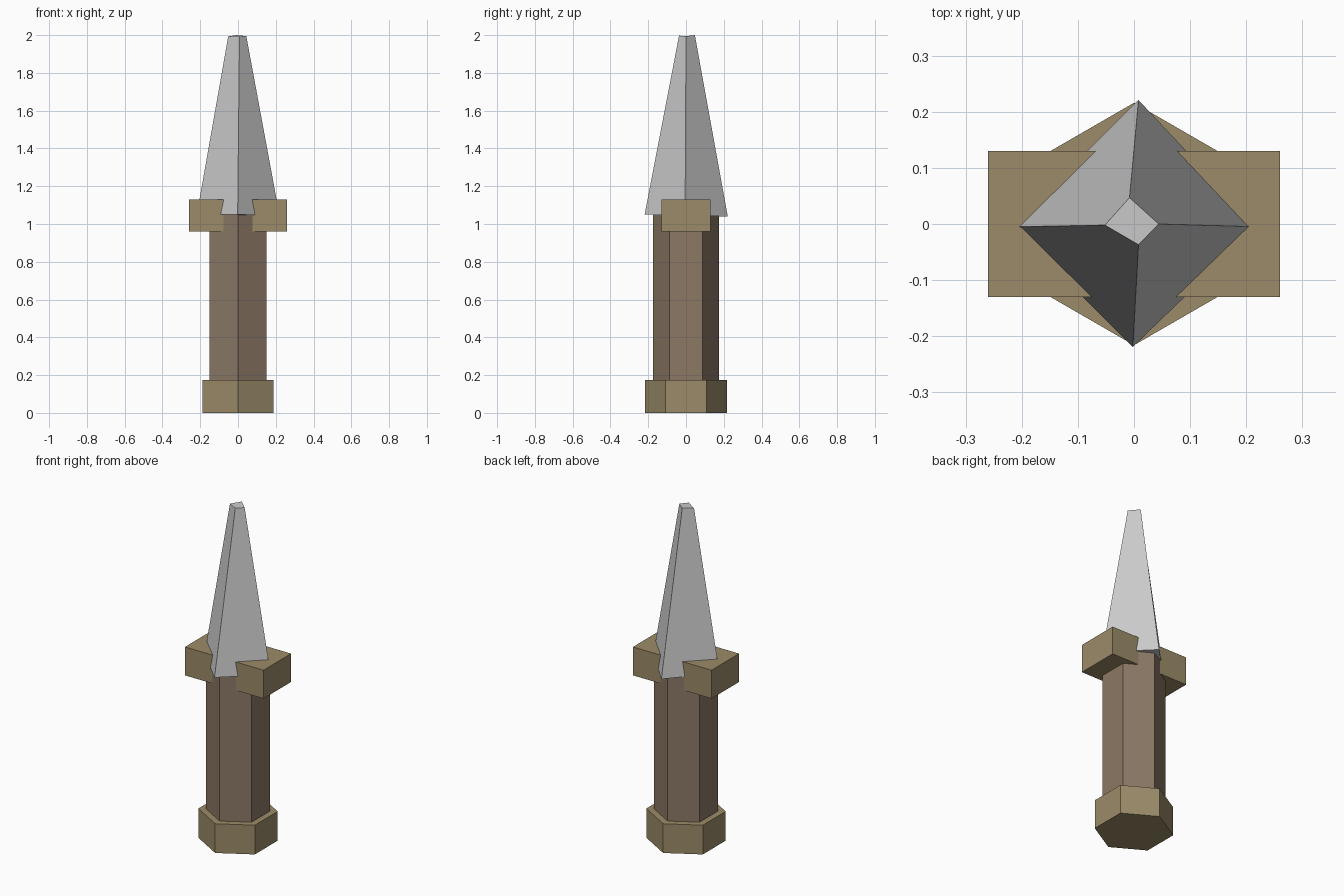
import bpy
import math

if "Cube" in bpy.data.objects:
    bpy.data.objects.remove(bpy.data.objects["Cube"])


def paint(obj, name, rgb):
    mat = bpy.data.materials.get(name) or bpy.data.materials.new(name)
    mat.diffuse_color = (*rgb, 1)
    mat.use_nodes = True
    mat.node_tree.nodes["Principled BSDF"].inputs["Base Color"].default_value = mat.diffuse_color
    obj.data.materials.append(mat)


def build(name, verts, faces):
    mesh = bpy.data.meshes.new(name)
    mesh.from_pydata(verts, [], faces)
    obj = bpy.data.objects.new(name, mesh)
    bpy.context.collection.objects.link(obj)
    return obj


def loft(name, bottom, top):
    # Closed solid between two matching counter-clockwise rings
    n = len(bottom)
    faces = [(i, (i + 1) % n, n + (i + 1) % n, n + i) for i in range(n)]
    faces += [tuple(reversed(range(n))), tuple(range(n, 2 * n))]
    return build(name, bottom + top, faces)


def hexagon(r, z):
    angles = [math.radians(30 + 60 * i) for i in range(6)]
    return [(r * math.cos(a), r * math.sin(a), z) for a in angles]


BRASS = (0.33, 0.26, 0.14)
LEATHER = (0.26, 0.19, 0.13)

# Hexagonal pommel and grip
pommel = loft("pommel", hexagon(0.216, 0), hexagon(0.216, 0.175))
paint(pommel, "brass", BRASS)
grip = loft("grip", hexagon(0.174, 0.175), hexagon(0.174, 1.05))
paint(grip, "leather", LEATHER)

# Cross guard block
rect = [(-0.26, -0.13), (0.26, -0.13), (0.26, 0.13), (-0.26, 0.13)]
guard = loft("guard", [(x, y, 0.96) for x, y in rect],
             [(x, y, 1.13) for x, y in rect])
paint(guard, "brass", BRASS)

# Four-sided tapered blade, slightly irregular, with a blunt tip
loft("blade",
     [(0.22, -0.005, 1.045), (0.008, 0.221, 1.04),
      (-0.218, -0.005, 1.05), (-0.002, -0.219, 1.05)],
     [(0.044, 0.0, 1.995), (-0.008, 0.047, 2.0),
      (-0.052, -0.002, 1.993), (0.008, -0.037, 1.997)])
